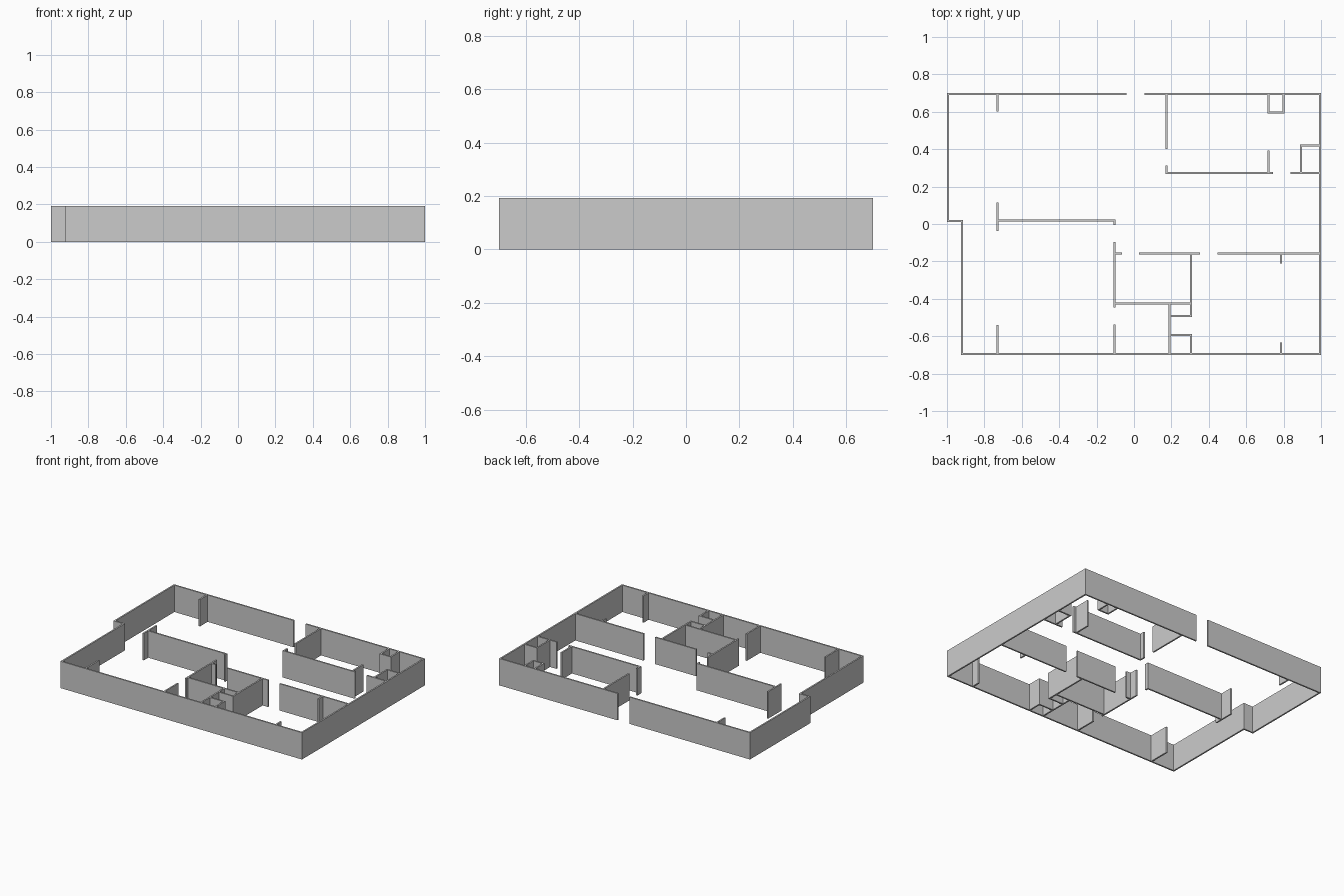
import bpy, bmesh
from math import radians

if "Cube" in bpy.data.objects:
    bpy.data.objects.remove(bpy.data.objects["Cube"])

H = 0.193            # wall height
T = 0.0055           # half wall thickness
IX, IY = 0.989, 0.689  # inner faces of the right and front/back walls


def hw(y, x0, x1):
    """Wall running along x, centred on y."""
    return (x0, x1, y - T, y + T)


def vw(x, y0, y1):
    """Wall running along y, centred on x."""
    return (x - T, x + T, y0, y1)


def walls(name, rects):
    """Merge overlapping plan rectangles into one footprint and extrude it."""
    rects = [tuple(round(v, 4) for v in r) for r in rects]
    xs = sorted({v for r in rects for v in r[:2]})
    ys = sorted({v for r in rects for v in r[2:]})
    bm = bmesh.new()
    verts = {}

    def vert(i, j):
        if (i, j) not in verts:
            verts[i, j] = bm.verts.new((xs[i], ys[j], 0))
        return verts[i, j]

    for i in range(len(xs) - 1):
        for j in range(len(ys) - 1):
            cx, cy = (xs[i] + xs[i + 1]) / 2, (ys[j] + ys[j + 1]) / 2
            if any(r[0] < cx < r[1] and r[2] < cy < r[3] for r in rects):
                bm.faces.new((vert(i, j), vert(i + 1, j),
                              vert(i + 1, j + 1), vert(i, j + 1)))
    base = bm.faces[:]
    top = bmesh.ops.extrude_face_region(bm, geom=base, use_keep_orig=True)["geom"]
    for v in top:
        if isinstance(v, bmesh.types.BMVert):
            v.co.z = H
    bmesh.ops.recalc_face_normals(bm, faces=bm.faces[:])
    bmesh.ops.dissolve_limit(bm, angle_limit=radians(1),
                             verts=bm.verts[:], edges=bm.edges[:])
    me = bpy.data.meshes.new(name)
    bm.to_mesh(me)
    bm.free()
    ob = bpy.data.objects.new(name, me)
    bpy.context.collection.objects.link(ob)
    return ob


# Outer shell with the entrance gap and the left-hand jog
OX, OY = 1 - T, 0.695 - T + T / 1.1
walls("exterior_walls", [
    hw(0.6945, -1, -0.04), hw(0.6945, 0.055, 1),
    vw(-OX, 0.0105, 0.7), hw(0.016, -1, -0.914),
    vw(-0.9195, -0.7, 0.0215), hw(-0.6945, -0.925, 1),
    vw(OX, -0.7, 0.7)])

# Short wall stubs on the left side
walls("left_back_stub", [vw(-0.73, 0.602, IY)])
walls("left_front_stub", [vw(-0.73, -IY, -0.54)])

# Long partition between the left rooms
walls("left_partition", [
    vw(-0.73, -0.037, 0.115), hw(0.018, -0.73, -0.104),
    vw(-0.104, -0.005, 0.0235)])

# Central front room with its small closets
walls("centre_room_walls", [
    vw(-0.104, -0.447, -0.096), hw(-0.158, -0.104, -0.064),
    hw(-0.158, 0.027, 0.353), vw(0.305, -0.4975, -0.158),
    hw(-0.425, -0.104, 0.3105), vw(0.19, -IY, -0.425),
    hw(-0.492, 0.19, 0.3105), hw(-0.594, 0.19, 0.3105),
    vw(0.305, -IY, -0.594)])
walls("centre_front_stub", [vw(-0.104, -IY, -0.537)])

# Front right room
walls("right_partition", [hw(-0.158, 0.447, IX), vw(0.786, -0.21, -0.158)])
walls("right_front_stub", [vw(0.786, -IY, -0.633)])

# Back right room
walls("back_room_side_wall", [vw(0.174, 0.402, IY)])
walls("back_room_front_wall", [
    vw(0.174, 0.2665, 0.312), hw(0.272, 0.1685, 0.744),
    vw(0.72, 0.2665, 0.393)])
walls("back_closet", [
    vw(0.72, 0.5905, IY), hw(0.596, 0.7145, 0.8055), vw(0.80, 0.5905, IY)])
walls("corner_closet", [
    hw(0.272, 0.838, IX), vw(0.894, 0.2665, 0.4255), hw(0.42, 0.8885, IX)])
